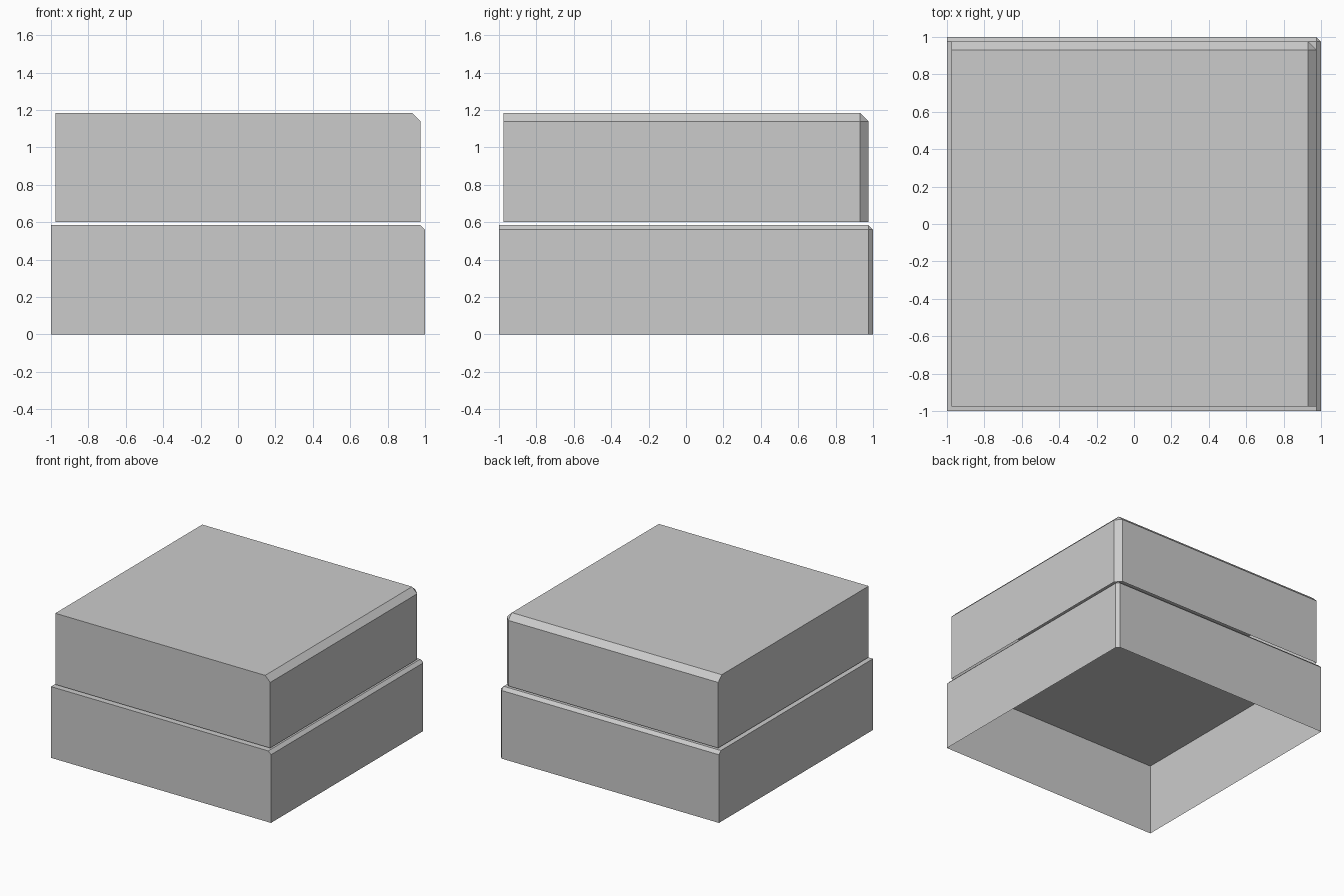
import bpy, bmesh
from mathutils import Vector

if "Cube" in bpy.data.objects:
    bpy.data.objects.remove(bpy.data.objects["Cube"])

grey = bpy.data.materials.new("light_grey")
grey.diffuse_color = (0.6, 0.6, 0.6, 1)
grey.use_nodes = True
grey.node_tree.nodes["Principled BSDF"].inputs["Base Color"].default_value = grey.diffuse_color


def open_box(name, half, z0, z1, chamfer):
    """Thin box without a floor, chamfered around its right-back-top corner."""
    bm = bmesh.new()
    bmesh.ops.create_cube(bm, size=1)
    for v in bm.verts:
        v.co = Vector((v.co.x * 2 * half, v.co.y * 2 * half,
                       z0 + (v.co.z + 0.5) * (z1 - z0)))
    # the three edges meeting at the right-back-top corner
    corner = max(bm.verts, key=lambda v: v.co.x + v.co.y + v.co.z)
    bmesh.ops.bevel(bm, geom=list(corner.link_edges), offset=chamfer,
                    offset_type='OFFSET', segments=1, profile=0.5,
                    affect='EDGES')
    # open underside
    bm.normal_update()
    floor = [f for f in bm.faces if f.normal.z < -0.9]
    bmesh.ops.delete(bm, geom=floor, context='FACES')
    mesh = bpy.data.meshes.new(name)
    bm.to_mesh(mesh)
    bm.free()
    mesh.materials.append(grey)
    obj = bpy.data.objects.new(name, mesh)
    bpy.context.collection.objects.link(obj)
    return obj


open_box("lower_box", 1.0, 0.0, 0.585, 0.025)
open_box("upper_box", 0.977, 0.60, 1.185, 0.046)
